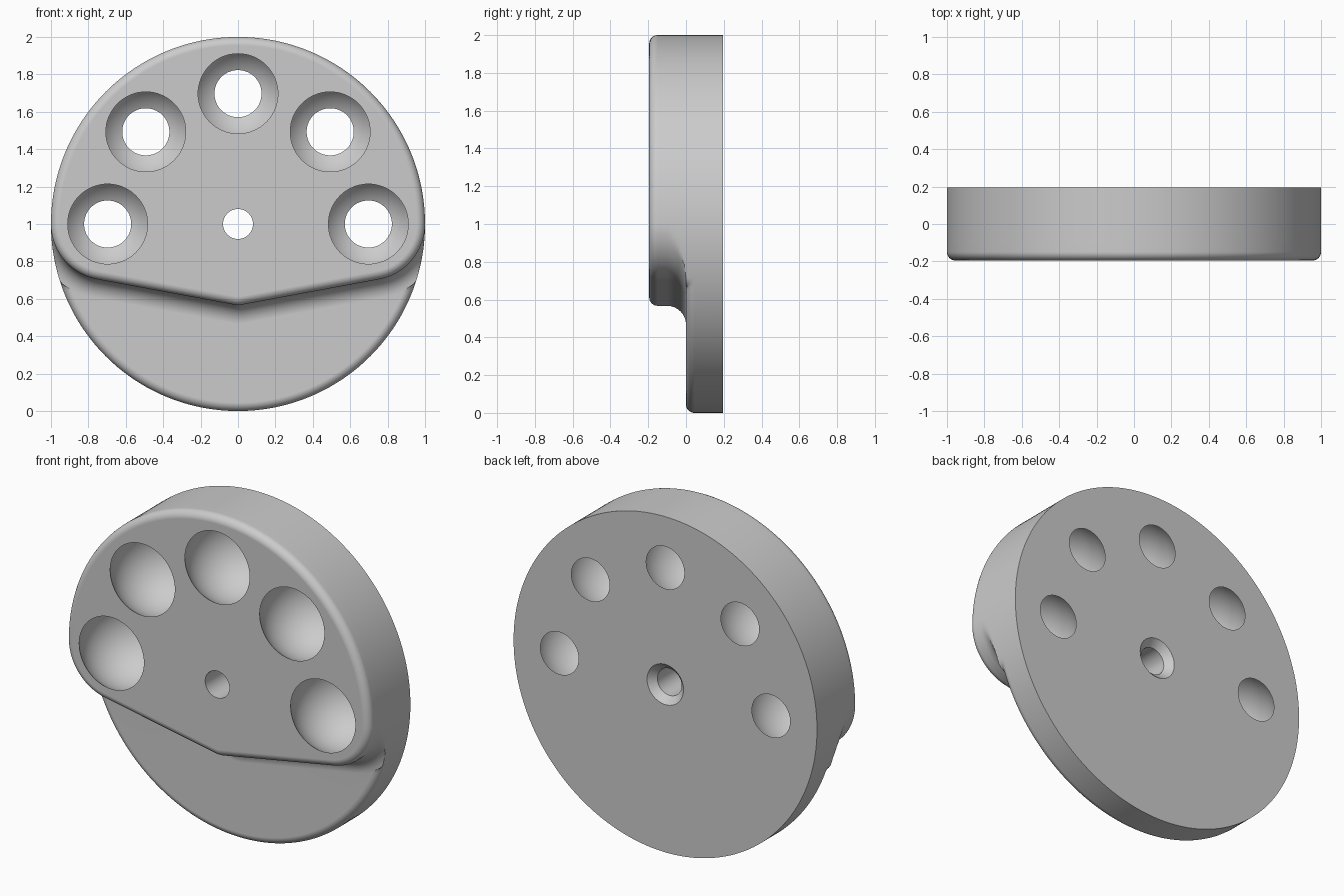
import bpy, bmesh
from math import sin, cos, pi, radians, hypot
from mathutils import Matrix, Vector

if "Cube" in bpy.data.objects:
    bpy.data.objects.remove(bpy.data.objects["Cube"])

HALF = 0.195        # half the disc thickness
ROUND = 0.045       # convex edge radius
COVE = 0.10         # concave radius under the raised step
PITCH = 0.697       # socket distance from the disc centre
CORNER = 0.30       # step corner radius
TIP = 0.10          # radius of the step's lower tip
TILT = radians(10.5)


def arc(cx, cz, r, start, end, steps):
    """Points of an arc paired with their outward normals."""
    out = []
    for i in range(steps + 1):
        a = start + (end - start) * i / steps
        n = Vector((cos(a), sin(a)))
        out.append((Vector((cx, cz)) + n * r, n))
    return out


def straight(a, b, steps):
    """Points strictly between two outline points."""
    return [(a[0].lerp(b[0], i / steps), a[1]) for i in range(1, steps)]


def new_object(name, bm):
    bmesh.ops.recalc_face_normals(bm, faces=bm.faces)
    mesh = bpy.data.meshes.new(name)
    bm.to_mesh(mesh)
    bm.free()
    obj = bpy.data.objects.new(name, mesh)
    bpy.context.collection.objects.link(obj)
    return obj


def skin(bm, rings):
    """Join a stack of closed rings and cap both ends."""
    loops = [[bm.verts.new(p) for p in ring] for ring in rings]
    count = len(loops[0])
    for a, b in zip(loops, loops[1:]):
        for i in range(count):
            j = (i + 1) % count
            bm.faces.new((a[i], a[j], b[j], b[i]))
    bm.faces.new(loops[0])
    bm.faces.new(loops[-1])


# Raised step outline, relative to the disc centre
rim = arc(0, 0, 1, 0, pi, 96)
left = arc(-(1 - CORNER), 0, CORNER, pi, 1.5 * pi - TILT, 24)
right = arc(1 - CORNER, 0, CORNER, 1.5 * pi + TILT, 2 * pi, 24)
drop = (1 - CORNER) * sin(TILT) + CORNER
tip_z = -(drop - TIP) / cos(TILT)
tip = arc(0, tip_z, TIP, 1.5 * pi - TILT, 1.5 * pi + TILT, 6)
outline = (rim + left[1:] + straight(left[-1], tip[0], 44) + tip
           + straight(tip[-1], right[0], 44) + right[:-1])

# Front profile of the step: rounded edge, wall, cove
quarter = [i / 8 * pi / 2 for i in range(9)]
profile = [(ROUND * (sin(a) - 1), -HALF + ROUND * (1 - cos(a))) for a in quarter]
profile += [(COVE * (1 - cos(a)), COVE * (sin(a) - 1)) for a in quarter]

rings = []
for offset, y in profile:
    ring = []
    for p, n in outline:
        q = p + n * offset
        q = q / max(1, q.length)
        ring.append(Vector((q.x, y, q.y + 1)))
    rings.append(ring)

# Lower disc: flat face, rounded rim, straight side
foot = rings[-1]
lower = [(1 - ROUND * (1 - sin(a)), ROUND * (1 - cos(a))) for a in quarter]
for radius, y in lower + [(1, HALF)]:
    ring = []
    for p in foot:
        r = hypot(p.x, p.z - 1)
        k = max(r, radius) / r
        ring.append(Vector((p.x * k, y, 1 + (p.z - 1) * k)))
    rings.append(ring)

bm = bmesh.new()
skin(bm, rings)
bmesh.ops.remove_doubles(bm, verts=bm.verts, dist=1e-5)
disc = new_object("stepped_disc", bm)

# Cutter: five ball sockets and a countersunk centre hole
bm = bmesh.new()
for i in range(5):
    a = i * pi / 4
    spot = Matrix.Translation((PITCH * cos(a), -0.038, 1 + PITCH * sin(a)))
    bmesh.ops.create_uvsphere(bm, u_segments=64, v_segments=40, radius=0.265,
                              matrix=spot @ Matrix.Rotation(pi / 2, 4, 'X'))
hole = [(0.08, -0.4), (0.08, HALF - 0.04), (0.14, HALF + 0.02)]
skin(bm, [[Vector((r * cos(t * pi / 24), y, 1 + r * sin(t * pi / 24)))
           for t in range(48)] for r, y in hole])
cutter = new_object("socket_cutter", bm)
cutter.hide_render = True

bpy.ops.object.select_all(action='DESELECT')
disc.select_set(True)
bpy.context.view_layer.objects.active = disc
cut = disc.modifiers.new("sockets", 'BOOLEAN')
cut.operation = 'DIFFERENCE'
cut.solver = 'EXACT'
cut.object = cutter
bpy.ops.object.modifier_apply(modifier=cut.name)
bpy.data.objects.remove(cutter)

# Smooth curves with crisp hole rims and flat faces
bpy.ops.object.shade_smooth_by_angle(angle=radians(25))
weighted = disc.modifiers.new("flat_faces", 'WEIGHTED_NORMAL')
weighted.keep_sharp = True
